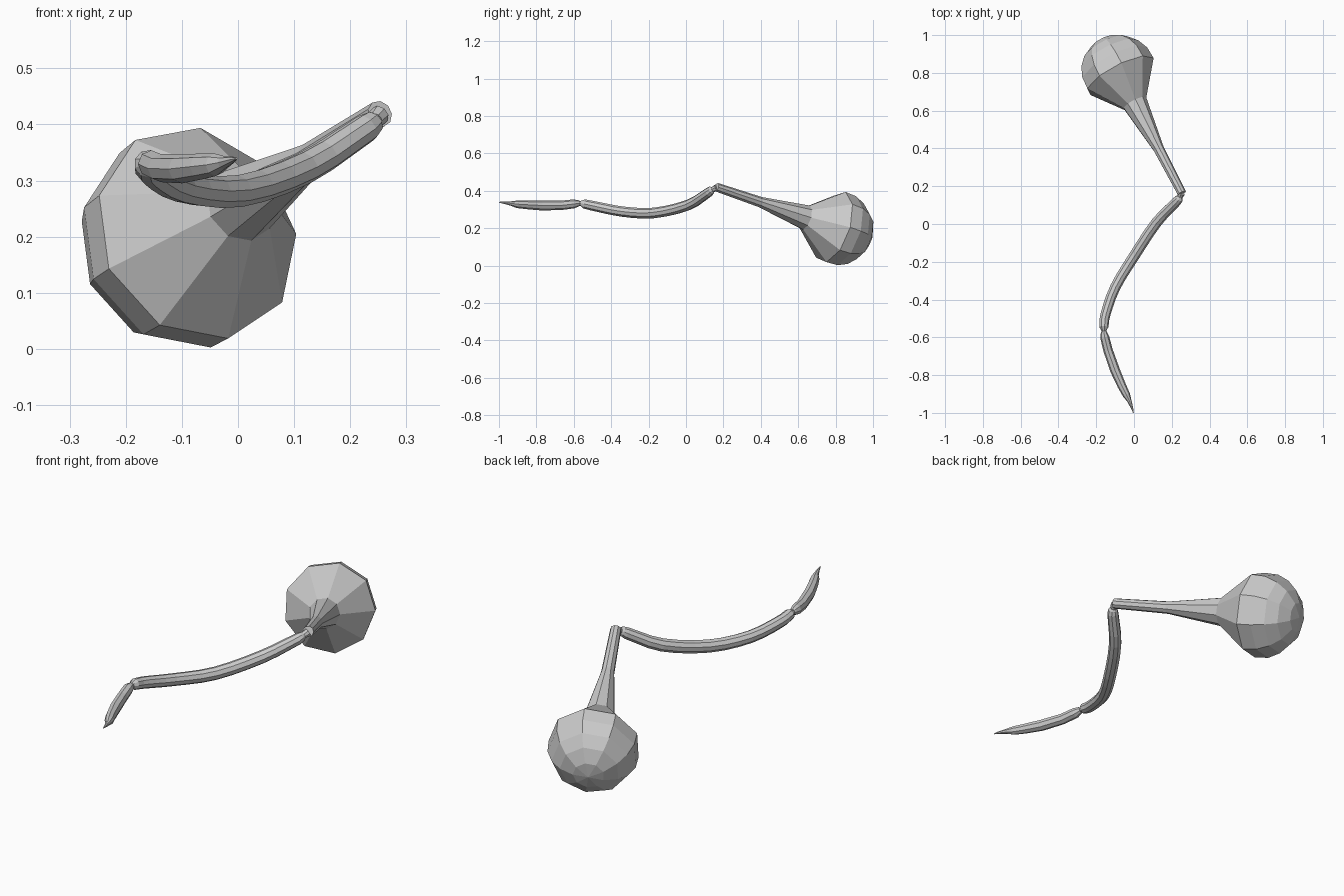
import bpy, bmesh, math
from mathutils import Vector

if "Cube" in bpy.data.objects:
    bpy.data.objects.remove(bpy.data.objects["Cube"])


def loft(name, stations, sides, ref):
    """Skin rings of given radius along a path of (x, y, z, r); ends capped."""
    pts = [Vector(s[:3]) for s in stations]
    bm = bmesh.new()
    rings = []
    u = Vector(ref)
    for i, p in enumerate(pts):
        t = (pts[min(i + 1, len(pts) - 1)] - pts[max(i - 1, 0)]).normalized()
        u = (u - t * u.dot(t)).normalized()
        v = t.cross(u)
        r = stations[i][3]
        rings.append([bm.verts.new(p + r * (math.cos(a) * u + math.sin(a) * v))
                      for a in (2 * math.pi * k / sides for k in range(sides))])
    for a, b in zip(rings, rings[1:]):
        for k in range(sides):
            n = (k + 1) % sides
            bm.faces.new((a[k], a[n], b[n], b[k]))
    bm.faces.new(rings[0][::-1])
    bm.faces.new(rings[-1])
    bmesh.ops.remove_doubles(bm, verts=bm.verts, dist=1e-5)
    bmesh.ops.recalc_face_normals(bm, faces=bm.faces)
    me = bpy.data.meshes.new(name)
    bm.to_mesh(me)
    bm.free()
    ob = bpy.data.objects.new(name, me)
    bpy.context.collection.objects.link(ob)
    return ob


def smooth_path(keys, steps):
    """Catmull-Rom through the key stations."""
    k = [Vector(p) for p in keys]
    k = [2 * k[0] - k[1]] + k + [2 * k[-1] - k[-2]]
    out = []
    for i in range(1, len(k) - 2):
        a, b, c, d = k[i - 1:i + 3]
        for s in range(steps):
            t = s / steps
            out.append(0.5 * (2 * b + (c - a) * t + (2 * a - 5 * b + 4 * c - d) * t * t
                              + (3 * b - a - 3 * c + d) * t ** 3))
    return out + [k[-2]]


# Bulb with a long flared neck: nine-sided lathe around a slanted axis
start = Vector((0.253, 0.163, 0.419))
axis = Vector((-0.443, 0.848, -0.289)).normalized()
profile = [(0.0, 0.024), (0.277, 0.029), (0.56, 0.068), (0.735, 0.199)]
R, centre = 0.201, 0.755
for deg in (14, 32, 50, 70, 90):
    a = math.radians(deg)
    profile.append((centre + R * math.sin(a), max(R * math.cos(a), 0.0005)))
bulb = [(*(start + axis * t), r) for t, r in profile]
loft("bulb_body", bulb, 9, (-0.067, -0.091, -0.165))

# Curved middle segment, pinched at both hinges
middle = [(0.246, 0.150, 0.412, 0.010), (0.239, 0.135, 0.403, 0.022)]
middle += smooth_path([(0.228, 0.122, 0.393, 0.026), (0.12, 0.01, 0.323, 0.029),
                       (0.0, -0.17, 0.281, 0.029), (-0.10, -0.335, 0.288, 0.028),
                       (-0.152, -0.48, 0.316, 0.027), (-0.160, -0.545, 0.330, 0.025)], 3)
middle += [(-0.160, -0.563, 0.333, 0.014), (-0.159, -0.575, 0.333, 0.009)]
loft("curved_segment", middle, 9, (0, 0, 1))

# Pointed end segment
tip = [(-0.160, -0.560, 0.333, 0.008), (-0.159, -0.575, 0.333, 0.017),
       (-0.155, -0.600, 0.330, 0.024), (-0.137, -0.670, 0.322, 0.025),
       (-0.100, -0.775, 0.321, 0.026), (-0.065, -0.855, 0.325, 0.023),
       (-0.040, -0.905, 0.328, 0.020), (-0.025, -0.935, 0.332, 0.012),
       (-0.010, -0.975, 0.337, 0.006), (-0.003, -1.0, 0.339, 0.002)]
loft("pointed_segment", tip, 8, (0, 0, 1))

# Small hinge bead between bulb neck and curved segment
loft("hinge", [(0.252, 0.163, 0.417, 0.018), (0.244, 0.147, 0.408, 0.016),
               (0.236, 0.130, 0.400, 0.012)], 8, (0, 0, 1))
